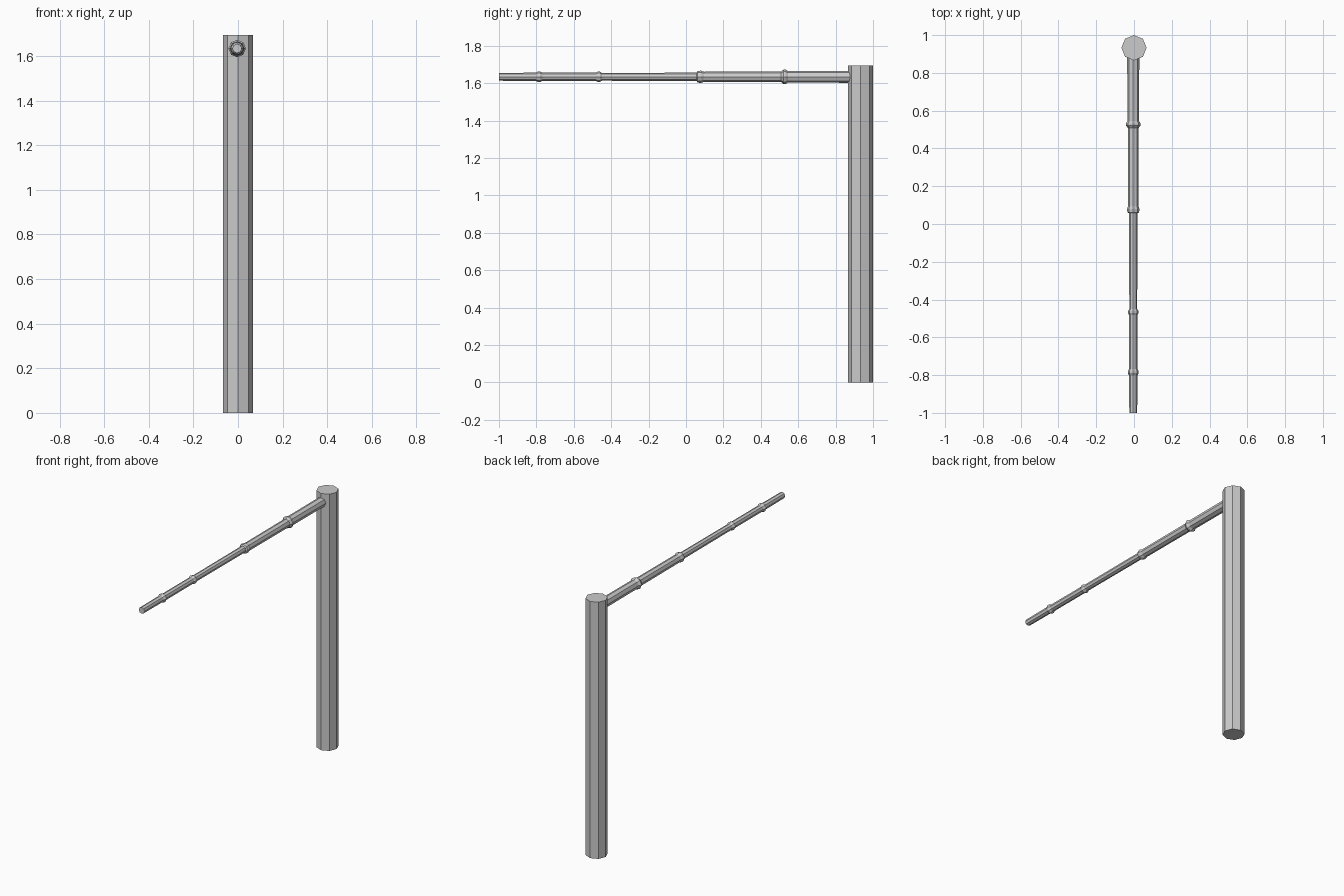
import bpy, bmesh
from math import sin, cos, pi

if "Cube" in bpy.data.objects:
    bpy.data.objects.remove(bpy.data.objects["Cube"])

SIDES = 8


def lathe(name, profile, ring_point):
    """Capped eight-sided tube through (position, radius) profile points."""
    bm = bmesh.new()
    rings = [[bm.verts.new(ring_point(t, r, 2 * pi * i / SIDES)) for i in range(SIDES)]
             for t, r in profile]
    for a, b in zip(rings, rings[1:]):
        for i in range(SIDES):
            j = (i + 1) % SIDES
            bm.faces.new((a[i], a[j], b[j], b[i]))
    bm.faces.new(rings[0])
    bm.faces.new(rings[-1])
    bmesh.ops.recalc_face_normals(bm, faces=bm.faces[:])
    mesh = bpy.data.meshes.new(name)
    bm.to_mesh(mesh)
    bm.free()
    obj = bpy.data.objects.new(name, mesh)
    bpy.context.collection.objects.link(obj)
    return obj


# Upright post
lathe("post", [(0, 0.067), (1.695, 0.067)],
      lambda z, r, a: (r * cos(a), 0.933 + r * sin(a), z))

# Bamboo crossbar, stepping thinner toward the tip with raised joints
bar = [(0.885, 0.032), (0.545, 0.031),
       (0.532, 0.039), (0.522, 0.039), (0.508, 0.028),
       (0.095, 0.027), (0.08, 0.033), (0.062, 0.031), (0.057, 0.022),
       (-0.45, 0.021), (-0.461, 0.028), (-0.471, 0.028), (-0.482, 0.022),
       (-0.768, 0.022), (-0.781, 0.029), (-0.79, 0.029), (-0.802, 0.022),
       (-1.0, 0.021)]
lathe("bamboo_bar", bar,
      lambda y, r, a: (-0.004 + r * cos(a), y, 1.634 + r * sin(a)))
